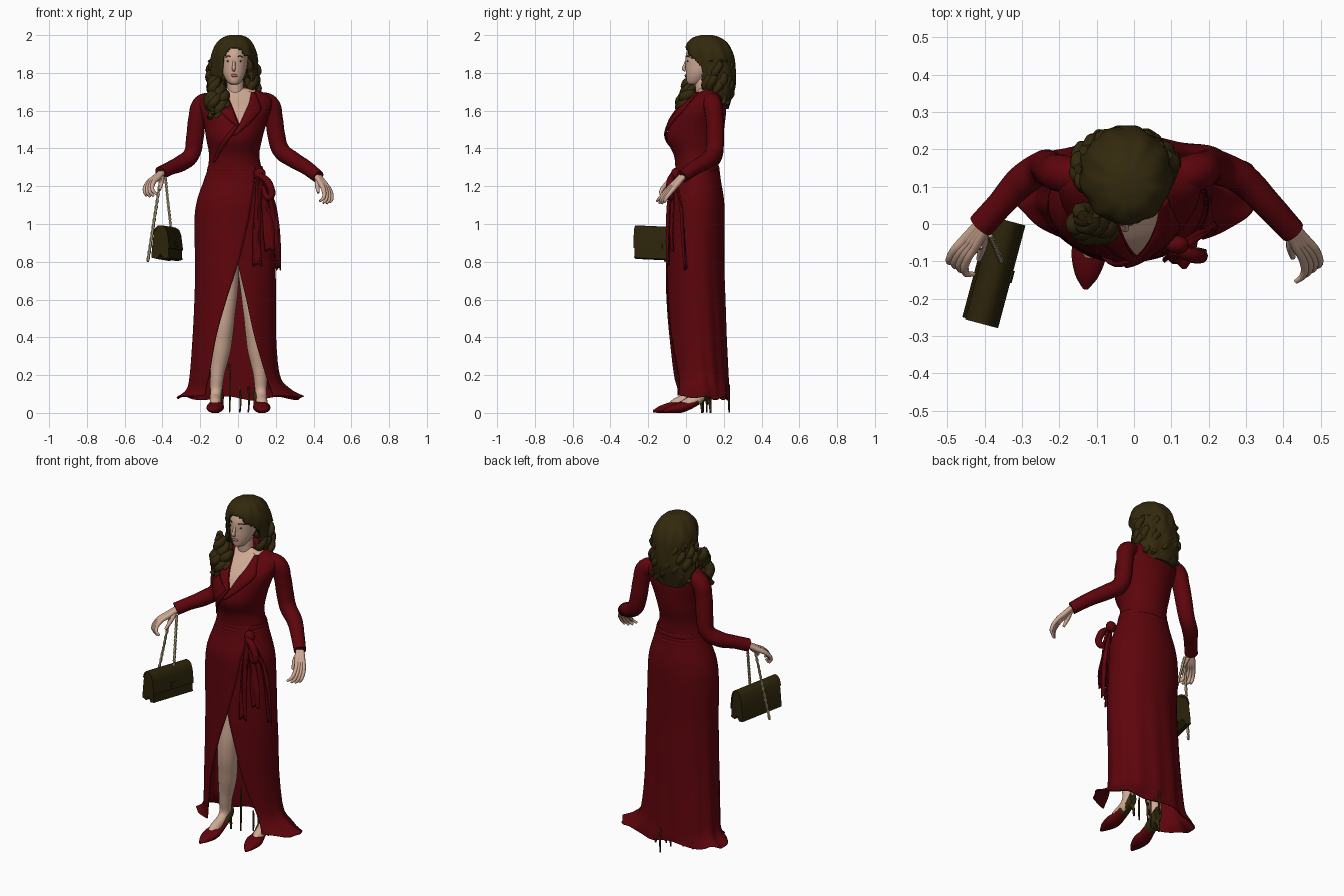
import bpy, bmesh, math, random
from math import sin, cos, asin, pi
from mathutils import Vector
from mathutils.bvhtree import BVHTree

random.seed(4)
cube = bpy.data.objects.get("Cube")
if cube:
    bpy.data.objects.remove(cube)


def material(name, rgb):
    m = bpy.data.materials.new(name)
    m.use_nodes = True
    m.diffuse_color = (*rgb, 1)
    m.node_tree.nodes["Principled BSDF"].inputs["Base Color"].default_value = (*rgb, 1)
    return m


RED = material("deep red cloth", (0.108, 0.0015, 0.0035))
SKIN = material("skin", (0.62, 0.395, 0.295))
HAIR = material("dark brown hair", (0.033, 0.022, 0.004))
BAG = material("dark olive leather", (0.024, 0.017, 0.003))
GOLD = material("pale gold", (0.48, 0.41, 0.23))
LIPS = material("rose lips", (0.36, 0.13, 0.10))


def finish(ob, mat, solid=0):
    ob.data.materials.clear()
    ob.data.materials.append(mat)
    if solid:
        mod = ob.modifiers.new("thickness", "SOLIDIFY")
        mod.thickness = solid
    bpy.ops.object.select_all(action="DESELECT")
    ob.select_set(True)
    bpy.context.view_layer.objects.active = ob
    bpy.ops.object.shade_smooth_by_angle(angle=math.radians(50))
    return ob


def skin(name, rings, mat, loop=True, cap=True, solid=0, drop=None):
    """Bridge a list of point rings into one surface."""
    bm = bmesh.new()
    rows = [[bm.verts.new(p) for p in r] for r in rings]
    n = len(rows[0])
    for a, b in zip(rows, rows[1:]):
        for i in range(n if loop else n - 1):
            j = (i + 1) % n
            bm.faces.new((a[i], a[j], b[j], b[i]))
    if cap and loop:
        bm.faces.new(rows[0])
        bm.faces.new(rows[-1])
    if drop:
        gone = [f for f in bm.faces if drop(f.calc_center_median())]
        bmesh.ops.delete(bm, geom=gone, context="FACES")
    bmesh.ops.recalc_face_normals(bm, faces=bm.faces[:])
    me = bpy.data.meshes.new(name)
    bm.to_mesh(me)
    bm.free()
    ob = bpy.data.objects.new(name, me)
    bpy.context.collection.objects.link(ob)
    return finish(ob, mat, solid)


def refine(rows, k=5):
    """Catmull-Rom interpolation of parameter rows."""
    out = []
    for i in range(len(rows) - 1):
        quad = [rows[max(i - 1, 0)], rows[i], rows[i + 1], rows[min(i + 2, len(rows) - 1)]]
        for s in range(k):
            t = s / k
            out.append([0.5 * (2 * b + (c - a) * t + (2 * a - 5 * b + 4 * c - d) * t * t
                               + (3 * b - a - 3 * c + d) * t ** 3) for a, b, c, d in zip(*quad)])
    return out + [list(rows[-1])]


def loft(name, rows, mat, n=40, wave=0, **kw):
    """Rows are z, centre x, centre y, radius x, radius y."""
    rings = []
    for z, cx, cy, rx, ry in refine(rows):
        ring = []
        for i in range(n):
            t = 2 * pi * i / n
            f = 1 + wave * sin(9 * t + 14 * z) + wave * sin(13 * t - 30 * z) / 2
            ring.append((cx + rx * f * sin(t), cy - ry * f * cos(t), z))
        rings.append(ring)
    return skin(name, rings, mat, **kw)


def tube(name, pts, mat, kind="BEZIER", sides=3):
    """Round sweep through x, y, z, radius points."""
    cu = bpy.data.curves.new(name, "CURVE")
    cu.dimensions = "3D"
    cu.bevel_depth, cu.bevel_resolution, cu.use_fill_caps = 1, sides, True
    cu.resolution_u = 6
    sp = cu.splines.new(kind)
    items = sp.bezier_points if kind == "BEZIER" else sp.points
    items.add(len(pts) - 1)
    for p, (x, y, z, r) in zip(items, pts):
        if kind == "BEZIER":
            p.co = (x, y, z)
            p.handle_left_type = p.handle_right_type = "AUTO"
        else:
            p.co = (x, y, z, 1)
        p.radius = r
    ob = bpy.data.objects.new(name, cu)
    bpy.context.collection.objects.link(ob)
    bpy.ops.object.select_all(action="DESELECT")
    ob.select_set(True)
    bpy.context.view_layer.objects.active = ob
    bpy.ops.object.convert(target="MESH")
    return finish(bpy.context.object, mat)


def ball(name, loc, size, mat):
    bpy.ops.mesh.primitive_uv_sphere_add(segments=16, ring_count=10, location=loc)
    ob = bpy.context.object
    ob.name, ob.scale = name, size
    return finish(ob, mat)


# Skirt: wrapped loft whose front edges overlap above the slit and part below it
skirt_rows = [(1.30, -.015, .06, .142, .113, .09, -.05), (1.23, -.016, .06, .165, .125, .085, -.05),
              (1.12, -.018, .055, .2, .147, .07, -.05), (1.0, -.02, .055, .211, .15, .05, -.04),
              (.79, -.014, .052, .212, .152, 0, 0), (.6, -.015, .06, .215, .15, -.06, .045),
              (.4, -.02, .07, .22, .146, -.115, .09), (.2, -.018, .085, .238, .14, -.15, .15),
              (.13, .0, .095, .275, .135, -.165, .175), (.093, .01, .1, .334, .13, -.17, .185)]
rings = []
for z, cx, cy, rx, ry, xl, xr in refine(skirt_rows):
    t0, t1 = asin((xr - cx) / rx), 2 * pi + asin((xl - cx) / rx)
    deep = max(0, 1.0 - z) * 0.03
    ring = []
    for i in range(81):
        u = i / 80
        t = t0 + (t1 - t0) * u
        f = 1 + deep * sin(pi * u) * sin(13 * t + 2 * z) + .03 * u ** 8
        front = 1 + (.4 * max(0, .8 - z) if cos(t) > 0 else 0)
        ring.append((cx + rx * f * sin(t), cy - ry * f * front * cos(t),
                     z - deep * (0.6 + 0.4 * sin(7 * t)) * sin(pi * u)))
    rings.append(ring)
skin("skirt", rings, RED, loop=False, solid=.006)

# Bodice, with the neckline cut in as a V of skin
bodice = loft("bodice", [(1.26, -.015, .06, .15, .115), (1.36, -.02, .055, .133, .118),
                         (1.45, -.02, .046, .148, .148), (1.53, -.015, .06, .165, .145),
                         (1.60, -.012, .082, .185, .13), (1.66, -.012, .11, .19, .095),
                         (1.695, -.012, .12, .15, .07), (1.72, -.012, .12, .07, .05)], RED, n=64)
bodice.data.materials.append(SKIN)
apex = Vector((.008, 0, 1.53))
planes = [Vector((1, 0, .4)), Vector((-1, 0, .46))]
bm = bmesh.new()
bm.from_mesh(bodice.data)
for no in planes:
    bmesh.ops.bisect_plane(bm, geom=bm.verts[:] + bm.edges[:] + bm.faces[:], plane_co=apex, plane_no=no)
for f in bm.faces:
    c = f.calc_center_median()
    if c.y < .11 and all((c - apex).dot(no) > 0 for no in planes):
        f.material_index = 1
tree = BVHTree.FromBMesh(bm)
bm.to_mesh(bodice.data)
bm.free()


def on_chest(x, z, lift):
    hit = tree.ray_cast(Vector((x, -1, z)), Vector((0, 1, 0)))[0]
    return (x, (hit.y if hit else .11) - lift, z)


# Lapels and the wrap edge, laid on the chest: z, inner x, outer x
for name, rows in {"left_lapel": [(1.47, -.03, -.01), (1.53, .008, .06), (1.60, .04, .12), (1.64, .058, .115), (1.70, .07, .09)],
                   "right_lapel": [(1.52, .005, -.01), (1.57, -.012, -.07), (1.63, -.036, -.11), (1.70, -.07, -.10)],
                   "wrap_edge": [(1.33, -.12, -.135), (1.40, -.08, -.105), (1.47, -.03, -.06), (1.53, .008, -.01)]}.items():
    skin(name, [[on_chest(a + (b - a) * i / 6, z, .008 + .008 * sin(pi * i / 6)) for i in range(7)]
                for z, a, b in refine(rows)], RED, loop=False, solid=.005)
tube("collar", [(-.07, .07, 1.69, .014), (-.06, .14, 1.715, .018), (-.012, .17, 1.72, .02),
                (.04, .14, 1.715, .018), (.06, .07, 1.69, .014)], RED)

# Belt with folded edges, knot and hanging ties
for i in range(3):
    z = 1.25 + i * .02
    loft("belt_fold", [(z - .014, -.015, .06, .148, .116), (z, -.015, .06, .158 - i * .005, .124 - i * .003),
                       (z + .016, -.015, .06, .144, .114)], RED)
ball("belt_knot", (.115, -.055, 1.265), (.032, .025, .032), RED)
tube("bow_loop", [(.11, -.07, 1.26, .015), (.16, -.085, 1.22, .02), (.165, -.08, 1.14, .018), (.13, -.075, 1.2, .01)], RED)


def tie(name, rows):
    skin(name, [[(x + w * (i / 8 - .5), y + .007 * sin(i * .9 + z * 7), z - .03 * abs(i / 8 - .5)) for i in range(9)]
                for x, y, z, w in refine(rows)], RED, loop=False, solid=.006)


tie("front_tie", [(.11, -.075, 1.26, .03), (.105, -.095, 1.1, .035), (.10, -.1, .95, .04), (.105, -.1, .79, .045)])
tie("middle_tie", [(.12, -.07, 1.25, .03), (.15, -.075, 1.08, .045), (.165, -.08, .97, .06), (.17, -.075, .87, .045)])
tie("side_tie", [(.13, -.06, 1.24, .03), (.185, -.03, 1.1, .035), (.207, -.02, .95, .035), (.217, -.005, .77, .022)])

# Sleeves, squared at the shoulders
tube("right_sleeve", [(-.13, .125, 1.65, .045), (-.19, .135, 1.635, .05), (-.215, .14, 1.56, .048), (-.228, .15, 1.46, .047),
                      (-.248, .15, 1.365, .044), (-.30, .115, 1.322, .043), (-.36, .05, 1.295, .036), (-.41, -.005, 1.27, .036)],
     RED, sides=6)
tube("left_sleeve", [(.10, .125, 1.655, .045), (.168, .14, 1.635, .05), (.19, .15, 1.56, .047), (.203, .155, 1.47, .047),
                     (.228, .15, 1.39, .046), (.29, .12, 1.342, .043), (.36, .05, 1.3, .038), (.425, -.02, 1.25, .034)],
     RED, sides=6)


# Hands: palm, four fingers and a thumb
def hand(side, wrist, knuckles, tips, thumb):
    w, k, t = Vector(wrist), Vector(knuckles), Vector(tips)
    across = Vector((.7 if side == "right" else -.7, -.5, .1)) * .016
    for i in range(4):
        o = across * (i - 1.5)
        a, b = k + o, t + o * 1.6 + Vector((0, 0, .008 * abs(i - 1.5)))
        m = (a + b) / 2 + (k - w) * .2
        tube(side + "_finger", [(*(w + o * .5), .014), (*((w + a) / 2 + o * .2), .015), (*a, .012), (*m, .0095), (*b, .006)], SKIN)
    tube(side + "_thumb", [(*w, .014), (*((w + Vector(thumb)) / 2 + across * .5), .013), (*thumb, .007)], SKIN)


hand("right", (-.405, -.005, 1.27), (-.465, -.085, 1.215), (-.455, -.115, 1.14), (-.415, -.095, 1.18))
hand("left", (.425, -.02, 1.25), (.47, -.085, 1.18), (.46, -.135, 1.105), (.425, -.09, 1.165))

# Neck, head and face
tube("neck", [(-.012, .11, 1.62, .055), (-.014, .095, 1.70, .044), (-.018, .09, 1.80, .045)], SKIN, sides=6)
loft("head", [(1.738, -.02, .04, .014, .02), (1.75, -.02, .048, .034, .042), (1.79, -.02, .066, .057, .066),
              (1.84, -.02, .088, .069, .09), (1.90, -.02, .1, .072, .1), (1.96, -.018, .11, .055, .08),
              (1.98, -.018, .11, .02, .03)], SKIN)
tube("nose", [(-.021, .004, 1.868, .006), (-.022, -.007, 1.84, .008), (-.023, -.012, 1.822, .010), (-.022, .0, 1.812, .007)], SKIN)
ball("lips", (-.021, .0, 1.786), (.02, .007, .008), LIPS)
for s in (-1, 1):
    ball("eye", (-.02 + s * .029, .01, 1.862), (.011, .005, .004), HAIR)
    tube("eyebrow", [(-.02 + s * .015, .003, 1.884, .002), (-.02 + s * .03, .005, 1.889, .003), (-.02 + s * .048, .022, 1.882, .002)], HAIR)


# Hair: shell swept back from face and cheeks, then loose curls
def face_gap(c):
    oval = ((c.x + .018) / .066) ** 2 + (max(c.z - 1.83, 0) / .105) ** 2 < 1
    return oval and c.y < .12 or c.x > 0 and c.y < .085 - max(0, c.z - 1.83) and c.z < 1.89


loft("hair", [(2.0, -.015, .11, .03, .03), (1.985, -.015, .11, .068, .075), (1.95, -.018, .115, .1, .112),
              (1.90, -.02, .125, .12, .127), (1.84, -.022, .135, .124, .126), (1.78, -.025, .145, .128, .118),
              (1.72, -.03, .16, .13, .098), (1.66, -.03, .175, .12, .065), (1.61, -.03, .19, .08, .035)],
     HAIR, n=80, wave=.022, solid=.008, drop=face_gap)


def curl(name, x, y, z0, z1, r, dx, dy):
    turns, ph = 7, random.uniform(0, 6)
    tube(name, [(x + dx * i / turns + .014 * sin(i * 1.7 + ph), y + dy * i / turns + .014 * cos(i * 1.7 + ph),
                 z0 + (z1 - z0) * i / turns, r * (.45 + .6 * sin(pi * (i + .6) / (turns + 1)))) for i in range(turns + 1)], HAIR, sides=2)


for i in range(14):
    t = pi * (.36 + 1.28 * i / 13)
    curl("back_curl", -.025 + .115 * sin(t), .15 - .08 * cos(t), 1.87, random.uniform(1.62, 1.68), .022,
         random.uniform(-.015, .015), .0)
for i in range(8):
    curl("shoulder_curl", -.13 + .006 * i, .035 - .008 * (i % 3), 1.79 - .01 * i, 1.56 + .018 * (i % 4), .027,
         .006 * (i - 4), -.055)

# Legs
tube("right_leg", [(-.08, .06, .88, .08), (-.07, .03, .7, .074), (-.072, .005, .52, .056), (-.09, .03, .34, .053),
                   (-.11, .04, .2, .037), (-.117, .035, .1, .03), (-.12, -.05, .05, .03), (-.122, -.1, .025, .018)], SKIN, sides=6)
tube("left_leg", [(.06, .08, .88, .08), (.075, .06, .7, .07), (.085, .05, .5, .054), (.1, .08, .34, .052),
                  (.117, .09, .2, .036), (.122, .085, .1, .03), (.127, .01, .05, .03), (.13, -.04, .025, .018)], SKIN, sides=6)


# Pumps: distance along the foot, half width, sole height, top height; dark at the back
def pump(side, toe, heel):
    toe, heel = Vector(toe), Vector(heel)
    d, rings = heel - toe, []
    w = Vector((-d.y, d.x, 0)).normalized()
    for s, half, low, top in refine([(0, .006, .002, .014), (.15, .032, .0, .038), (.38, .047, .0, .058),
                                     (.6, .038, .02, .068), (.85, .034, .055, .125), (1, .024, .072, .16)]):
        c = toe + d * s + Vector((0, 0, (low + top) / 2))
        rings.append([c + w * half * cos(a) + Vector((0, 0, (top - low) / 2 * sin(a)))
                      for a in (2 * pi * i / 16 for i in range(16))])
    shoe = skin(side + "_pump", rings, RED)
    shoe.data.materials.append(HAIR)
    for p in shoe.data.polygons:
        p.material_index = int((p.center - toe).dot(d) > .68 * d.length_squared)
    tube(side + "_heel", [(heel.x, heel.y - .02, .085, .02), (heel.x, heel.y, .05, .008), (heel.x, heel.y + .005, .0, .005)], HAIR)


pump("right", (-.13, -.175, 0), (-.105, .08, 0))
pump("left", (.135, -.12, 0), (.11, .125, 0))
for x, y, top in ((-.045, .09, .26), (.01, .13, .12), (.055, .11, .14), (.01, .228, .15)):
    tube("trailing_cord", [(x, y, top, .005), (x + .003, y, top / 2, .006), (x, y, .003, .004)], HAIR)

# Handbag: wedge profile run along a slanted axis, with flap and clasp
start, end = Vector((-.340, .005, 0)), Vector((-.411, -.262, 0))
axis = (end - start).normalized()
side = Vector((-axis.y, axis.x, 0))


def run(name, profile, a, b, mat):
    skin(name, [[start + (end - start) * s + side * w + Vector((0, 0, z + .012 * s)) for w, z in profile] for s in (a, b)], mat)


run("bag_body", [(-.05, .81), (-.02, .803), (0, .83), (.02, .803), (.047, .81), (.043, .87), (.035, .94),
                 (.018, .97), (-.018, .97), (-.036, .94), (-.045, .87)], 0, 1, BAG)
run("bag_flap", [(-.041, .93), (-.032, .962), (-.015, .979), (.01, .981), (.029, .968), (.04, .94), (.05, .86),
                 (.043, .86), (.033, .94), (.015, .966), (-.018, .966)], -.015, 1.015, BAG)
run("bag_clasp", [(.046, .865), (.054, .865), (.05, .9), (.042, .9)], .44, .56, BAG)


# Chains of alternating links
def chain(name, a, b, n=26):
    a, b = Vector(a), Vector(b)
    tube(name, [(*a.lerp(b, i / n), .009 if i % 2 else .006) for i in range(n + 1)], GOLD, "POLY", 1)


chain("inner_chain", (-.385, -.03, 1.25), (-.355, -.10, .975))
chain("outer_chain", (-.41, -.06, 1.24), (-.478, -.11, .80))
